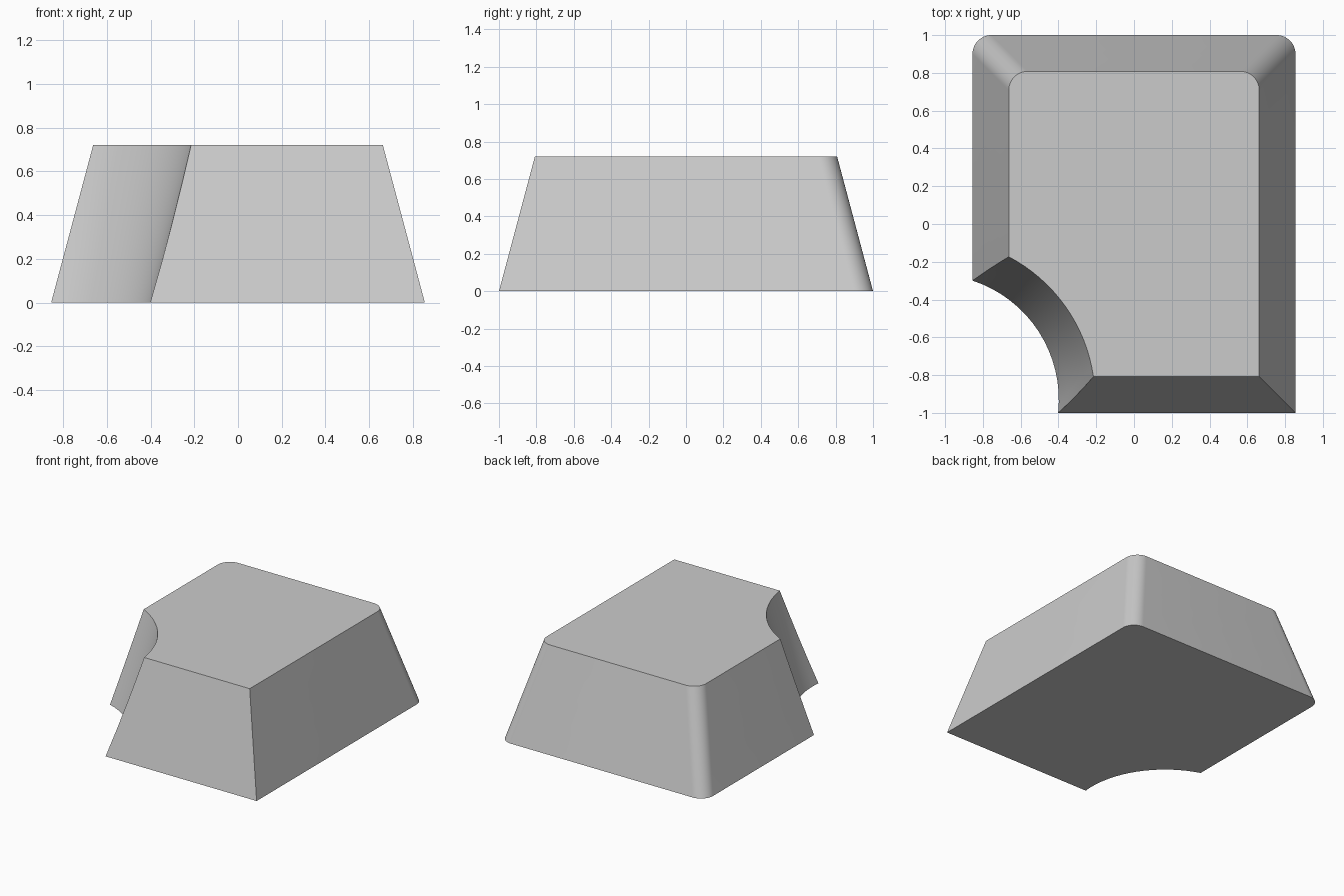
import bpy
import bmesh
from math import cos, sin, acos, asin, pi, radians

HALF_X, HALF_Y, HEIGHT = 0.855, 1.0, 0.72
TAPER = 0.192
CORNER = 0.1
SCOOP_X, SCOOP_Y, SCOOP_R = -1.061, -0.93, 0.663
STEPS, LEVELS = 16, 4


def arc(cx, cy, r, start, end):
    """Points along an arc, both ends included."""
    angles = [start + (end - start) * i / STEPS for i in range(STEPS + 1)]
    return [(cx + r * cos(a), cy + r * sin(a)) for a in angles]


def outline(inset):
    """Footprint of the block, drawn in by the inset on every wall."""
    w, d, r = HALF_X - inset, HALF_Y - inset, SCOOP_R + inset
    points = [(w, -d)]
    points += arc(w - CORNER, d - CORNER, CORNER, 0, pi / 2)
    points += arc(CORNER - w, d - CORNER, CORNER, pi / 2, pi)
    # Concave scoop from the right wall round to the front wall
    points += arc(SCOOP_X, SCOOP_Y, r, acos((-w - SCOOP_X) / r), asin((-d - SCOOP_Y) / r))
    return points


cube = bpy.data.objects.get("Cube")
if cube:
    bpy.data.objects.remove(cube, do_unlink=True)

grey = bpy.data.materials.new("light grey")
grey.use_nodes = True
colour = (0.6, 0.6, 0.6, 1)
grey.diffuse_color = colour
grey.node_tree.nodes["Principled BSDF"].inputs["Base Color"].default_value = colour

# Tapered block: stacked outlines joined by walls and closed by two caps
bm = bmesh.new()
rings = []
for level in range(LEVELS + 1):
    t = level / LEVELS
    rings.append([bm.verts.new((x, y, HEIGHT * t)) for x, y in outline(TAPER * t)])
for low, high in zip(rings, rings[1:]):
    for i in range(len(low)):
        j = (i + 1) % len(low)
        bm.faces.new((low[i], low[j], high[j], high[i]))
bm.faces.new(list(reversed(rings[0])))
bm.faces.new(rings[-1])
bmesh.ops.recalc_face_normals(bm, faces=bm.faces)

mesh = bpy.data.meshes.new("tapered_block")
bm.to_mesh(mesh)
bm.free()
mesh.materials.append(grey)
block = bpy.data.objects.new("tapered_block", mesh)
bpy.context.collection.objects.link(block)

# Smooth the scoop and rounded corners, keep the other edges crisp
bpy.ops.object.select_all(action="DESELECT")
block.select_set(True)
bpy.context.view_layer.objects.active = block
bpy.ops.object.shade_smooth_by_angle(angle=radians(30))
